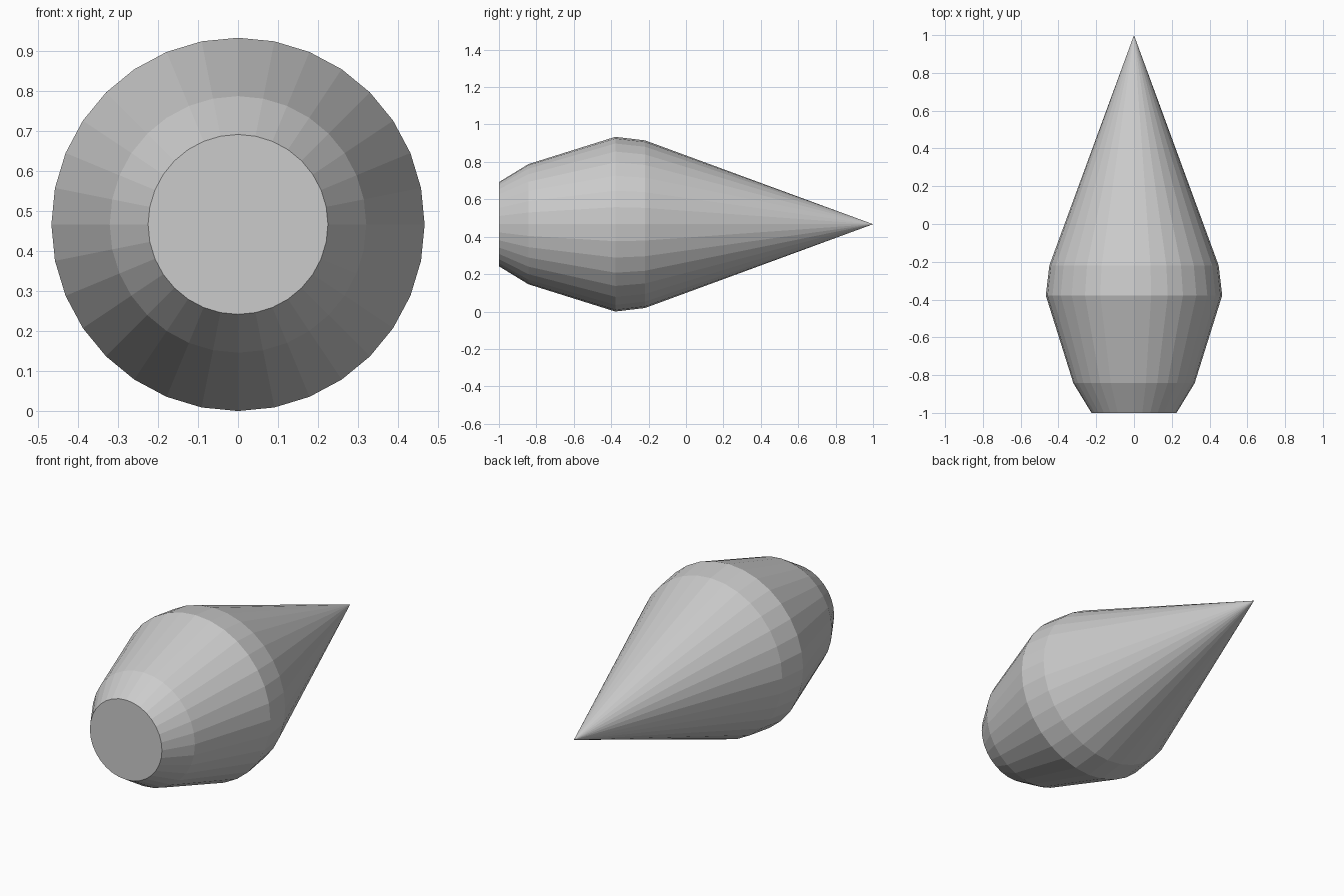
import bpy, bmesh
from math import sin, cos, tau

if "Cube" in bpy.data.objects:
    bpy.data.objects.remove(bpy.data.objects["Cube"])

SIDES = 32
RADIUS = 0.467
# Rings of the turned body, as (y, radius), from blunt front to pointed back
PROFILE = [(-1.0, 0.225), (-0.843, 0.321), (-0.378, RADIUS), (-0.219, 0.448)]
TIP_Y = 1.0

bm = bmesh.new()
rings = []
for y, r in PROFILE:
    rings.append([bm.verts.new((r * cos(tau * i / SIDES), y, RADIUS + r * sin(tau * i / SIDES)))
                  for i in range(SIDES)])

# Side bands
for a, b in zip(rings, rings[1:]):
    for i in range(SIDES):
        j = (i + 1) % SIDES
        bm.faces.new((a[i], a[j], b[j], b[i]))

# Flat front cap and pointed tail cone
bm.faces.new(rings[0])
tip = bm.verts.new((0, TIP_Y, RADIUS))
for i in range(SIDES):
    bm.faces.new((rings[-1][i], rings[-1][(i + 1) % SIDES], tip))

bmesh.ops.recalc_face_normals(bm, faces=bm.faces)
mesh = bpy.data.meshes.new("pointed_body")
bm.to_mesh(mesh)
bm.free()
bpy.context.collection.objects.link(bpy.data.objects.new("pointed_body", mesh))
